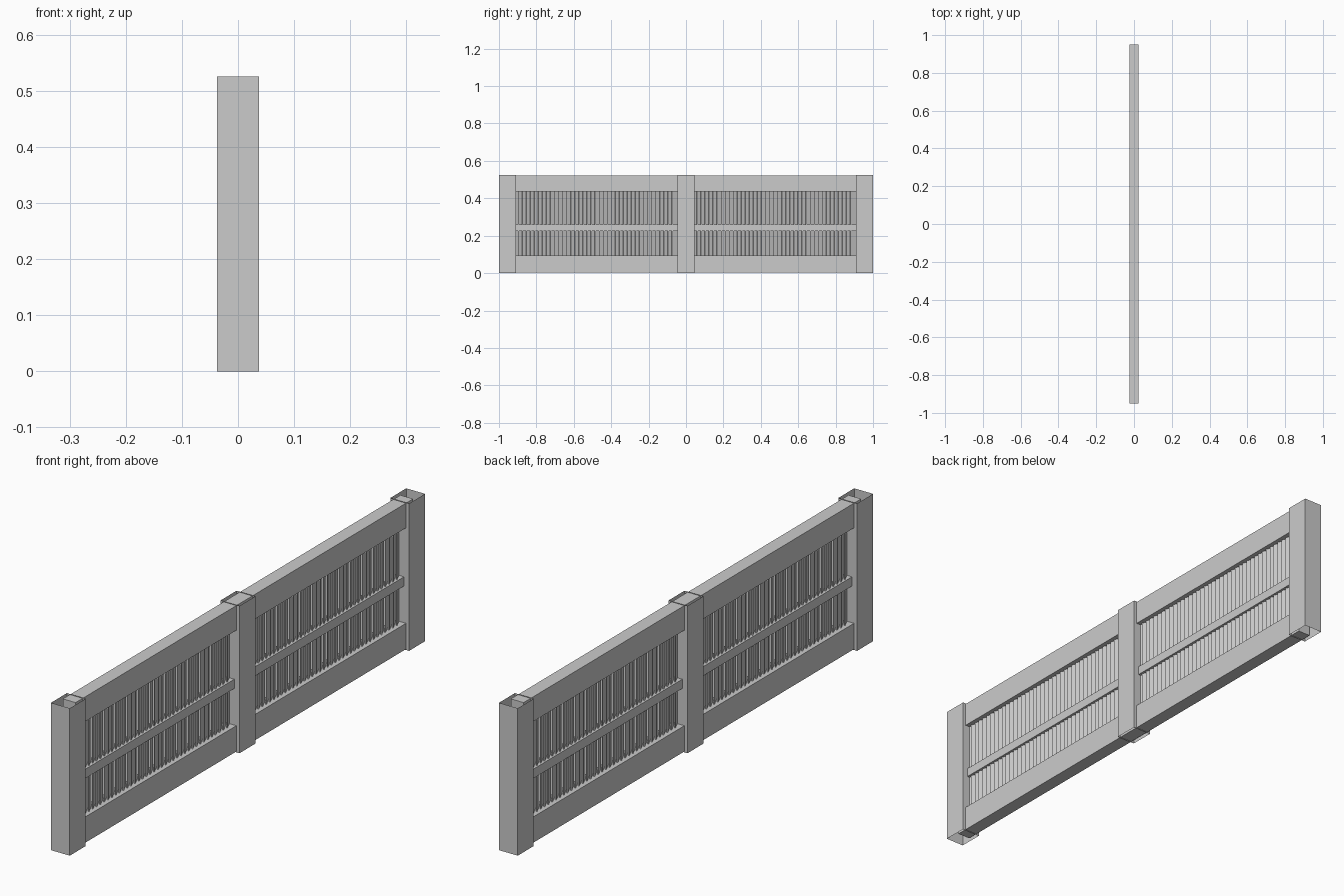
import bpy, bmesh, math
from mathutils import Matrix

if "Cube" in bpy.data.objects:
    bpy.data.objects.remove(bpy.data.objects["Cube"])


def box(name, size, loc, open_ends=False):
    bm = bmesh.new()
    bmesh.ops.create_cube(bm, size=1.0)
    if open_ends:
        ends = [f for f in bm.faces if abs(f.normal.z) > 0.9]
        bmesh.ops.delete(bm, geom=ends, context='FACES_ONLY')
    bmesh.ops.scale(bm, vec=size, verts=bm.verts)
    bmesh.ops.translate(bm, vec=loc, verts=bm.verts)
    return finish(name, bm)


def finish(name, bm):
    mesh = bpy.data.meshes.new(name)
    bm.to_mesh(mesh)
    bm.free()
    obj = bpy.data.objects.new(name, mesh)
    bpy.context.collection.objects.link(obj)
    return obj


H = 0.525        # overall height
POST = 0.09      # post width along y
PANEL = 0.865    # clear opening between posts

# three hollow posts, open at top and bottom
for name, y in (("end_post_a", -0.955), ("middle_post", 0), ("end_post_b", 0.955)):
    box(name, (0.074, POST, H), (0, y, H / 2), open_ends=True)

# long rails running through the posts
box("bottom_rail", (0.05, 1.9, 0.092), (0, 0, 0.049))
box("top_rail", (0.05, 1.9, 0.088), (0, 0, 0.479))

# slim centre bar in each panel and its angled louvre slats
COUNT = 40
pitch = PANEL / COUNT
for side, label in ((-1, "a"), (1, "b")):
    centre = side * 0.4775
    box("centre_bar_" + label, (0.034, PANEL + 0.01, 0.033), (0, centre, 0.242))
    bm = bmesh.new()
    for i in range(COUNT):
        y = centre + (i - (COUNT - 1) / 2) * pitch
        m = (Matrix.Translation((0, y, 0.266))
             @ Matrix.Rotation(math.radians(25), 4, 'Z')
             @ Matrix.Diagonal((0.004, 0.045, 0.35, 1)))
        bmesh.ops.create_cube(bm, size=1.0, matrix=m)
    finish("louvre_slats_" + label, bm)
